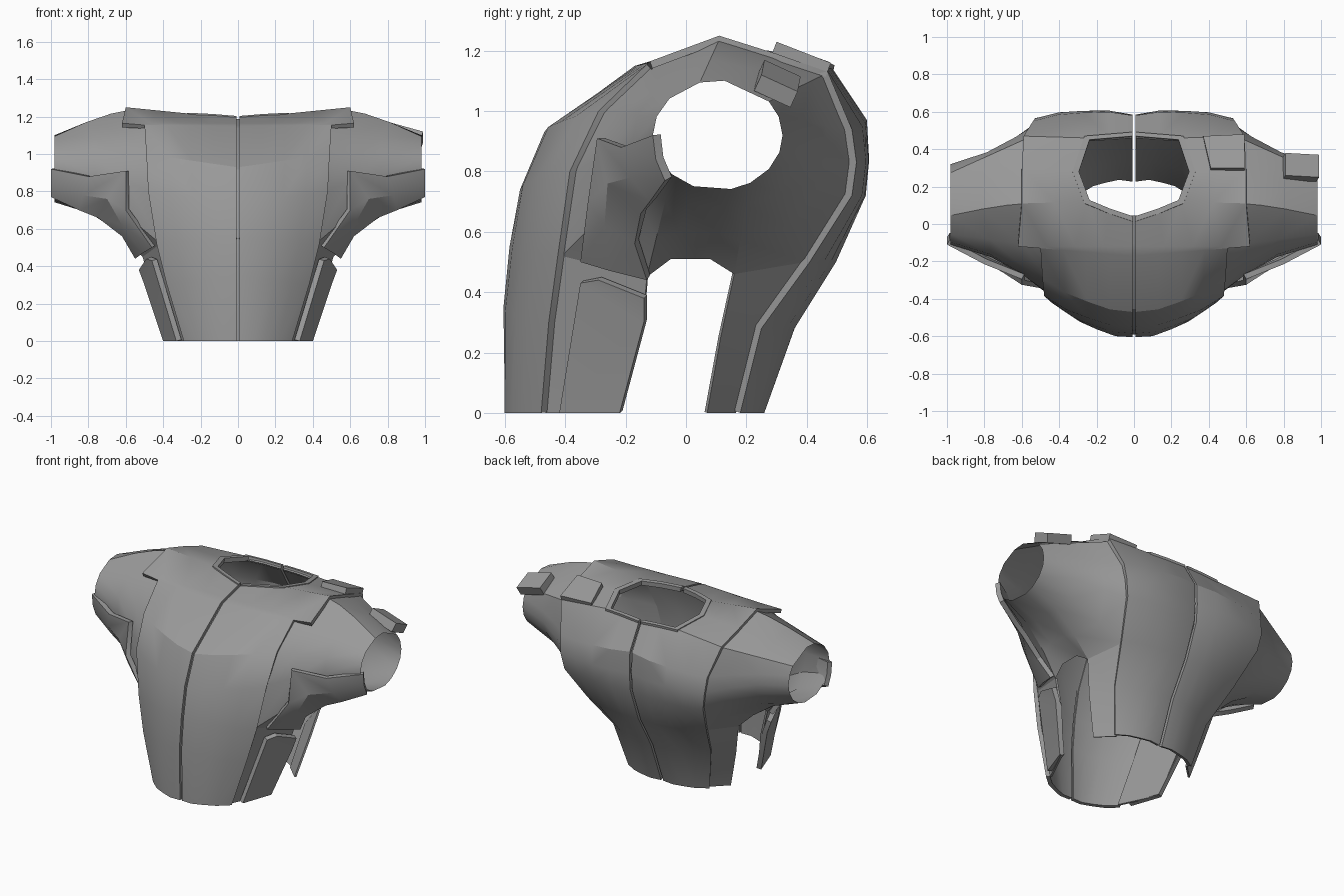
import bpy, bmesh
from math import cos, sin, radians
from mathutils import Vector

if "Cube" in bpy.data.objects:
    bpy.data.objects.remove(bpy.data.objects["Cube"], do_unlink=True)

grey = bpy.data.materials.new("armour grey")
grey.use_nodes = True
grey.diffuse_color = (0.32, 0.32, 0.32, 1)
grey.node_tree.nodes["Principled BSDF"].inputs["Base Color"].default_value = (0.32, 0.32, 0.32, 1)

CORE = Vector((0.25, 0.05, 0.7))


def loft(name, rows, closed=False, thick=0.0, mirror=True, smooth=30):
    """Skin neighbouring rows of points; None leaves a hole."""
    bm = bmesh.new()
    grid = [[bm.verts.new(p) if p else None for p in row] for row in rows]
    for a, b in zip(grid, grid[1:]):
        n = len(a)
        for i in range(n if closed else n - 1):
            j = (i + 1) % n
            quad = (a[i], a[j], b[j], b[i])
            if all(quad):
                bm.faces.new(quad)
    bmesh.ops.recalc_face_normals(bm, faces=bm.faces)
    bm.normal_update()
    facing = sum(f.normal.dot(f.calc_center_median() - CORE) * f.calc_area() for f in bm.faces)
    if facing < 0:
        bmesh.ops.reverse_faces(bm, faces=bm.faces)
    mesh = bpy.data.meshes.new(name)
    bm.to_mesh(mesh)
    bm.free()
    mesh.materials.append(grey)
    ob = bpy.data.objects.new(name, mesh)
    bpy.context.collection.objects.link(ob)
    if thick:
        mod = ob.modifiers.new("thickness", "SOLIDIFY")
        mod.thickness, mod.offset = thick, -1
    if mirror:
        mod = ob.modifiers.new("mirror", "MIRROR")
        mod.use_mirror_merge = False
    bpy.ops.object.select_all(action="DESELECT")
    ob.select_set(True)
    bpy.context.view_layer.objects.active = ob
    bpy.ops.object.convert(target="MESH")
    bpy.ops.object.shade_smooth_by_angle(angle=radians(smooth))


# Centre seam profile (y, z) and outer panel edge (x, y, z), front hem to back hem
front_seam = [(-.6, 0), (-.605, .35), (-.585, .55), (-.55, .74), (-.47, .93), (-.17, 1.15), (-.12, 1.165), (.03, 1.2)]
back_seam = [(.48, 1.15), (.58, .98), (.585, .84), (.575, .72), (.49, .5), (.36, .28), (.25, 0)]
front_edge = [(.29, -.48, 0), (.38, -.455, .3), (.435, -.425, .52), (.48, -.385, .8),
              (.49, -.29, 1.0), (.5, -.13, 1.155), (.62, -.12, 1.165), (.6, .11, 1.25)]
back_edge = [(.59, .47, 1.13), (.54, .55, .94), (.53, .565, .83), (.51, .55, .72),
             (.44, .41, .5), (.36, .25, .28), (.3, .18, 0)]


def panel_row(seam, edge, push):
    a = Vector((.008, *seam))
    c = Vector(edge)
    b = a.lerp(c, .5) + Vector((0, push, 0))
    return [a, a.lerp(b, .5) + Vector((0, push * .4, 0)), b, b.lerp(c, .5) + Vector((0, push * .4, 0)), c]


torso = [panel_row(s, e, -.035 if e[2] < 1.1 else 0) for s, e in zip(front_seam, front_edge)]
back = [panel_row(s, e, .03) for s, e in zip(back_seam, back_edge)]

# Neck opening: bend the top rows around it and leave the middle out
shoulder = Vector((.6, .3, 1.19))
for row, pts in ((torso[-1], [(.13, .07, 1.21), (.25, .12, 1.215)]),
                 (back[0], [(.13, .47, 1.155), (.25, .46, 1.155)])):
    row[1:3] = [Vector(p) for p in pts]
    row[3] = row[2].lerp(row[4], .5)
neck_side = Vector((.31, .28, 1.195))
torso.append([None, None, neck_side, neck_side.lerp(shoulder, .5), shoulder])
torso += back
loft("torso_panels", torso, thick=.025)

# Recessed strip closing the front centre seam
loft("front_seam_strip", [[(x, y + .015, max(z - .012, 0)) for x in (0, .02)] for y, z in front_seam])

# Low rim round the neck opening
rim = [Vector(p) for p in ((.008, .03, 1.203), (.13, .07, 1.213), (.25, .12, 1.219), (.31, .28, 1.199),
                           (.25, .46, 1.159), (.13, .47, 1.159), (.008, .48, 1.154))]
mid = Vector((0, .28, 1.19))
loft("neck_rim", [[mid + (p - mid) * k for p in rim] for k in (.95, 1.06)], thick=.03)

# Side walls under the arms, left open between front and back
front_wall = [(.39, -.22, 0), (.46, -.145, .27), (.51, -.13, .45)]
back_wall = [(.38, .07, 0), (.45, .115, .25), (.5, .16, .46)]


def tuck(p):
    """Slip an edge point just under the torso panel."""
    p = Vector(p)
    inward = Vector((p.x, .1, min(p.z, .85))) - p
    return p + inward.normalized() * .014 - Vector((.02, 0, 0))


loft("front_side_wall", [[tuck(p) for p in front_edge[:3]], front_wall], thick=.012)
loft("back_side_wall", [[tuck(p) for p in back_edge[:-4:-1]], back_wall], thick=.012)

# Sleeves taper from the armhole to a faceted cuff
armhole = [tuck(p) for p in front_edge[2:6] + front_edge[7:] + [tuple(shoulder)] + back_edge[:5]]
armhole += [Vector(p) for p in (back_wall[2], (.52, .08, .51), (.52, -.05, .51), front_wall[2])]
angles = [205, 180, 160, 138, 106, 84, 38, 20, 0, -18, -38, -60, -78, -112, -135]
cuff = [Vector((.98, .105 + .215 * cos(radians(a)), .92 + .182 * sin(radians(a)))) for a in angles]
sleeve = []
for t, lead in ((0, 0), (.25, .37), (.58, .74), (1, 1)):
    ring = []
    for p, q in zip(armhole, cuff):
        # low points close in early, top points late
        low = min(max((1.1 - p.z) / .3, 0), 1)
        k = t ** 1.4 if p.z > 1.16 else t + (lead - t) * low
        ring.append((p.x + (q.x - p.x) * t, p.y + (q.y - p.y) * k, p.z + (q.z - p.z) * k))
    sleeve.append(ring)
loft("sleeves", sleeve, closed=True)

# Raised guards on the lower sides and the front of the sleeves
loft("side_guards", [[(.33, -.42, 0), (.46, -.35, .43), (.49, -.29, .44)],
                     [(.4, -.22, 0), (.5, -.14, .3), (.53, -.14, .38)]], thick=.03)
loft("sleeve_guards", [[(.46, -.35, .5), (.6, -.325, .7), (.6, -.295, .91), (.8, -.215, .88), (1, -.11, .92)],
                       [(.51, -.25, .47), (.62, -.27, .62), (.7, -.26, .76), (.83, -.185, .78), (1, -.1, .84)],
                       [(.55, -.13, .44), (.62, -.17, .56), (.75, -.15, .66), (.85, -.12, .7), (1, -.07, .77)]],
     thick=.03)

# Two blocks on the left shoulder only
loft("shoulder_block", [[(.41, .3, 1.225), (.59, .3, 1.23)], [(.37, .47, 1.165), (.59, .48, 1.16)]],
     thick=.05, mirror=False)
loft("cuff_block", [[(.81, .26, 1.17), (.99, .25, 1.12)], [(.81, .38, 1.115), (.99, .37, 1.065)]],
     thick=.06, mirror=False)
